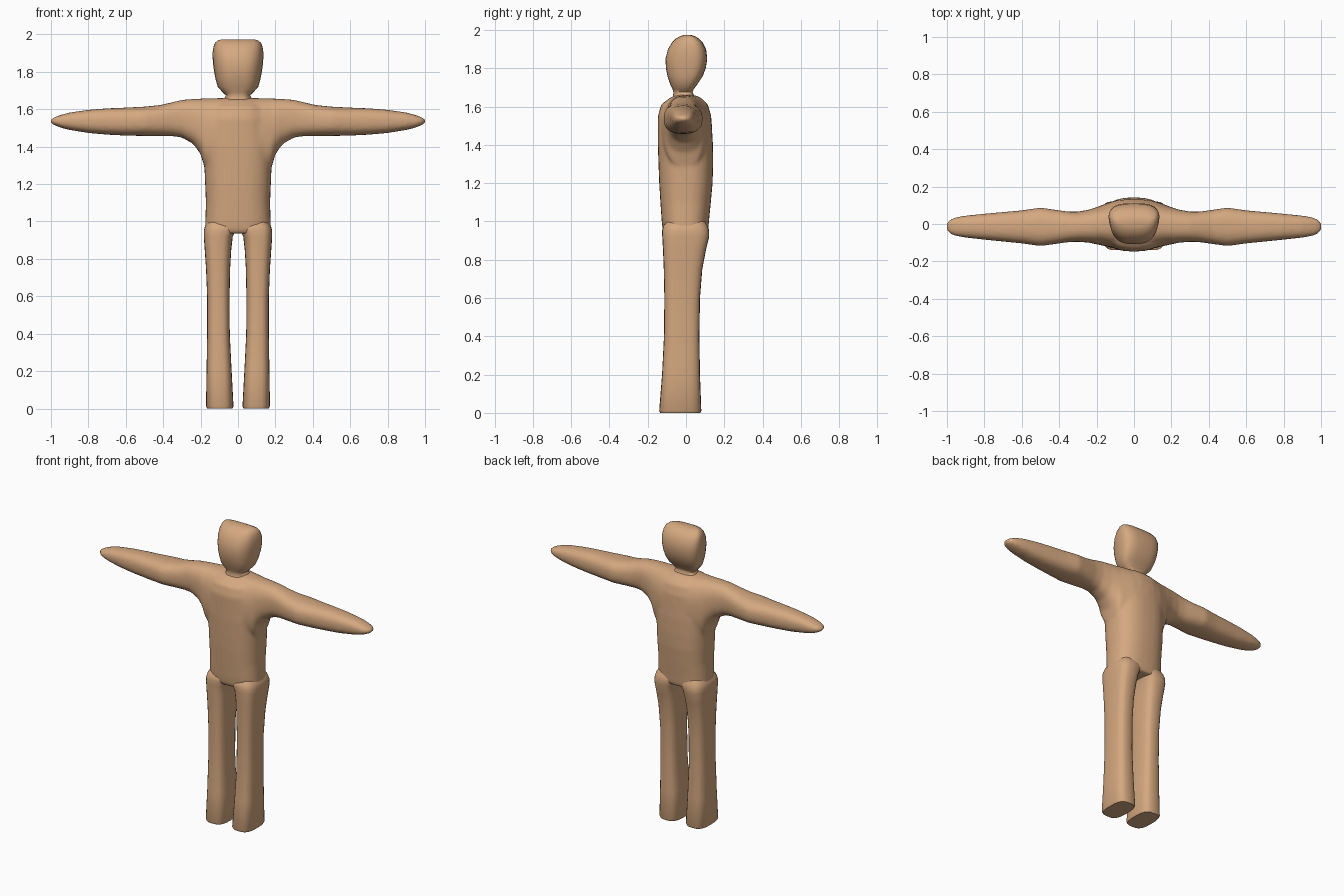
import bpy, bmesh, math
from mathutils import Vector

skin = bpy.data.materials.new("skin")
skin.diffuse_color = (0.66, 0.39, 0.215, 1)


def section(u0, u1, v0, v1, n, seg):
    """Rounded-box outline filling the given bounds; n sets squareness."""
    pts = []
    for i in range(seg):
        a = 2 * math.pi * i / seg
        c, s = math.cos(a), math.sin(a)
        pts.append(((u0 + u1) / 2 + (u1 - u0) / 2 * math.copysign(abs(c) ** (2 / n), c),
                    (v0 + v1) / 2 + (v1 - v0) / 2 * math.copysign(abs(s) ** (2 / n), s)))
    return pts


def loft(bm, rings):
    """Skin a list of point rings and cap both ends."""
    rows = [[bm.verts.new(p) for p in r] for r in rings]
    for a, b in zip(rows, rows[1:]):
        for i in range(len(a)):
            j = (i + 1) % len(a)
            bm.faces.new((a[i], a[j], b[j], b[i]))
    bm.faces.new(rows[0])
    bm.faces.new(rows[-1])


def finish(name, bm, angle=60):
    bmesh.ops.recalc_face_normals(bm, faces=bm.faces)
    me = bpy.data.meshes.new(name)
    bm.to_mesh(me)
    bm.free()
    me.materials.append(skin)
    ob = bpy.data.objects.new(name, me)
    bpy.context.collection.objects.link(ob)
    bpy.ops.object.select_all(action='DESELECT')
    ob.select_set(True)
    bpy.context.view_layer.objects.active = ob
    bpy.ops.object.shade_smooth_by_angle(angle=math.radians(angle))
    return ob


# Torso: z, half width, front y, back y
torso = [(0.935, 0.165, -0.112, 0.11), (0.96, 0.176, -0.122, 0.117), (1.0, 0.175, -0.127, 0.12),
         (1.1, 0.172, -0.134, 0.13), (1.2, 0.176, -0.14, 0.139), (1.3, 0.18, -0.144, 0.142),
         (1.4, 0.185, -0.147, 0.141), (1.55, 0.17, -0.147, 0.132), (1.61, 0.15, -0.13, 0.115),
         (1.645, 0.12, -0.085, 0.08), (1.66, 0.08, -0.05, 0.045)]
bm = bmesh.new()
loft(bm, [[(x, y, z) for x, y in section(-w, w, f, b, 2.5, 32)] for z, w, f, b in torso])

# Shoulders and arms: x, front y, back y, bottom z, top z
arm = [(0.0, -0.14, 0.138, 1.25, 1.66), (0.1, -0.13, 0.126, 1.26, 1.66),
       (0.18, -0.113, 0.098, 1.29, 1.658), (0.2, -0.109, 0.09, 1.36, 1.657),
       (0.24, -0.1, 0.077, 1.415, 1.655), (0.3, -0.095, 0.066, 1.449, 1.65),
       (0.35, -0.097, 0.066, 1.456, 1.638), (0.42, -0.107, 0.076, 1.457, 1.622),
       (0.5, -0.118, 0.088, 1.457, 1.614), (0.6, -0.104, 0.073, 1.459, 1.609),
       (0.7, -0.094, 0.064, 1.464, 1.605), (0.8, -0.084, 0.055, 1.473, 1.597),
       (0.9, -0.073, 0.045, 1.489, 1.583), (0.95, -0.065, 0.037, 1.502, 1.569),
       (0.985, -0.053, 0.025, 1.516, 1.556), (1.003, -0.03, 0.005, 1.53, 1.545)]
span = [(-r[0], *r[1:]) for r in reversed(arm[1:])] + arm
loft(bm, [[(x, y, z) for y, z in section(f, b, lo, hi, 2.5, 32)] for x, f, b, lo, hi in span])

# Fuse torso and arms into one soft skin
body = finish("torso_and_arms", bm)
fuse = body.modifiers.new("fuse", 'REMESH')
fuse.mode = 'VOXEL'
fuse.voxel_size = 0.01
fuse.use_smooth_shade = True
soft = body.modifiers.new("soften", 'SMOOTH')
soft.factor = 0.5
soft.iterations = 8

# Legs: z, inner x, outer x, front y, back y
leg = [(0.0, 0.03, 0.164, -0.135, 0.075), (0.012, 0.024, 0.171, -0.14, 0.08),
       (0.2, 0.034, 0.168, -0.125, 0.073), (0.4, 0.044, 0.165, -0.115, 0.07),
       (0.6, 0.045, 0.165, -0.113, 0.073), (0.75, 0.042, 0.171, -0.116, 0.085),
       (0.85, 0.036, 0.178, -0.12, 0.104), (0.92, 0.028, 0.183, -0.124, 0.121),
       (0.95, 0.012, 0.183, -0.125, 0.121), (0.975, 0.0, 0.177, -0.12, 0.115),
       (1.0, 0.02, 0.16, -0.1, 0.1)]
for side, name in ((1, "left_leg"), (-1, "right_leg")):
    bm = bmesh.new()
    loft(bm, [[(side * x, y, z) for x, y in section(i, o, f, b, 3, 24)]
              for z, i, o, f, b in leg])
    finish(name, bm, 50)

# Head and neck: z, half width, front y, back y; flat at the back, round in front
head = [(1.62, 0.1, -0.08, 0.07), (1.655, 0.078, -0.068, 0.045), (1.675, 0.068, -0.065, 0.034),
        (1.69, 0.085, -0.07, 0.04), (1.72, 0.113, -0.084, 0.062), (1.76, 0.125, -0.097, 0.088),
        (1.8, 0.133, -0.105, 0.103), (1.85, 0.14, -0.107, 0.111), (1.9, 0.142, -0.094, 0.105),
        (1.935, 0.137, -0.073, 0.087), (1.955, 0.128, -0.053, 0.068),
        (1.968, 0.112, -0.03, 0.045), (1.974, 0.09, -0.01, 0.025)]
bm = bmesh.new()
rings = []
for z, w, f, b in head:
    ring = []
    for x, y in section(-w, w, f, b, 3.2, 32):
        t = max(0, (b - y) / (b - f))          # 0 at the back, 1 at the face
        ring.append((x * (1 - 0.28 * t ** 2), y, z))
    rings.append(ring)
loft(bm, rings)
finish("head", bm)
